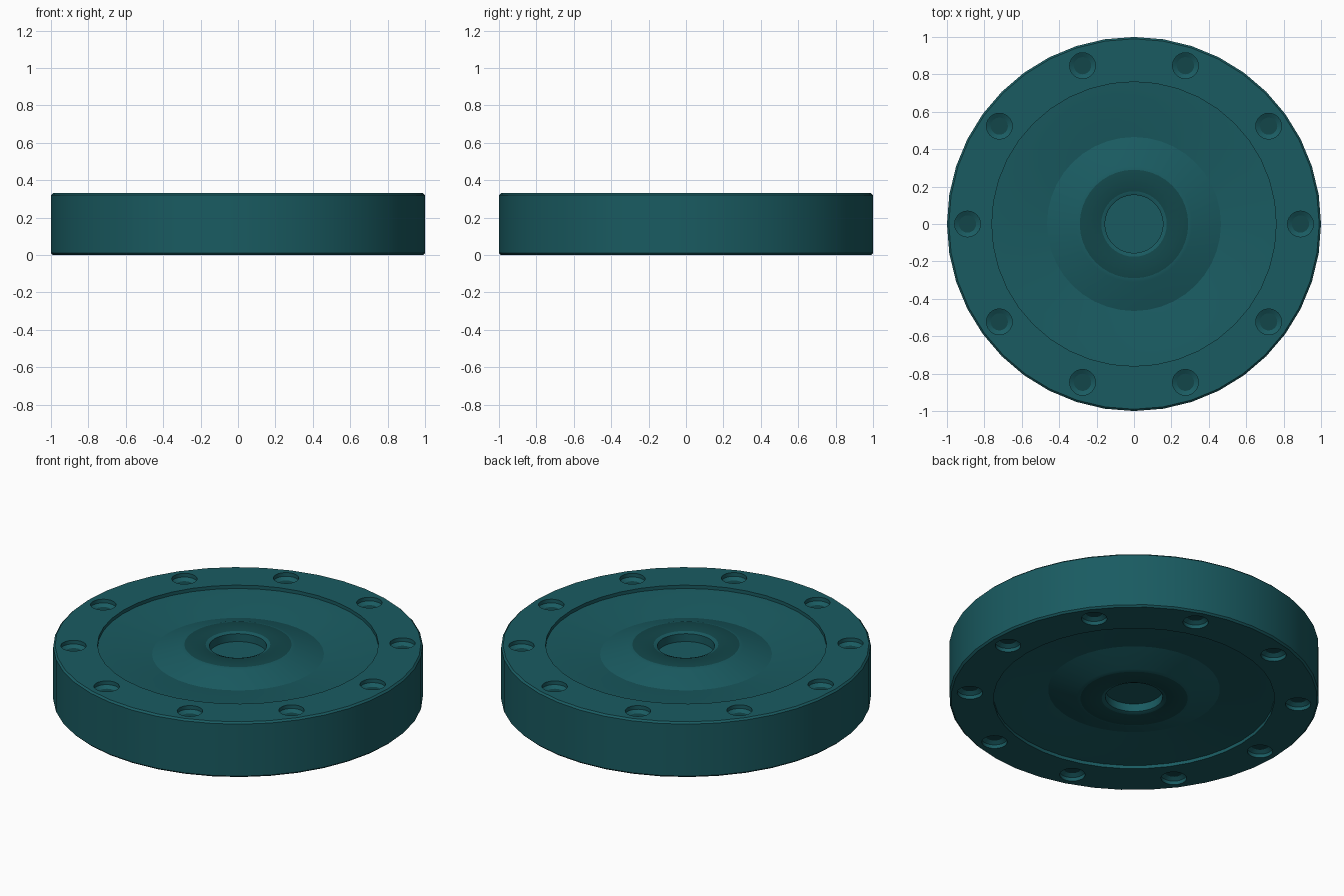
import bpy, bmesh, math

if "Cube" in bpy.data.objects:
    bpy.data.objects.remove(bpy.data.objects["Cube"])


def material(name, color):
    m = bpy.data.materials.new(name)
    m.diffuse_color = color
    m.use_nodes = True
    m.node_tree.nodes["Principled BSDF"].inputs["Base Color"].default_value = m.diffuse_color
    return m


TEAL = material("teal", (0.010, 0.105, 0.120, 1))
DARK = material("dark_teal", (0.006, 0.062, 0.068, 1))
H = 0.33


def lathe(bm, profile, segs, cx=0, cy=0, dark=()):
    """Revolve (r, z) points from axis to axis; 'dark' lists bands using slot 1."""
    rings = []
    for r, z in profile:
        n = 1 if r == 0 else segs
        rings.append([bm.verts.new((cx + r * math.cos(2 * math.pi * i / segs),
                                    cy + r * math.sin(2 * math.pi * i / segs), z))
                      for i in range(n)])
    for k, (a, b) in enumerate(zip(rings, rings[1:])):
        for i in range(segs):
            j = (i + 1) % segs
            vs = [a[i % len(a)], b[i % len(b)], b[j % len(b)], a[j % len(a)]]
            f = bm.faces.new(list(dict.fromkeys(vs)))
            f.material_index = 1 if k in dark else 0


def make(name, bm):
    bmesh.ops.recalc_face_normals(bm, faces=bm.faces)
    me = bpy.data.meshes.new(name)
    bm.to_mesh(me)
    bm.free()
    ob = bpy.data.objects.new(name, me)
    me.materials.append(TEAL)
    me.materials.append(DARK)
    bpy.context.collection.objects.link(ob)
    return ob


# Wheel body: blind hub bore, raised hub, dished web, thick rim; mirrored below
half = [(0, 0.275), (0.155, 0.275), (0.155, 0.322), (0.175, 0.332), (0.29, 0.332),
        (0.31, 0.325), (0.465, 0.272), (0.67, 0.302), (0.76, 0.31),
        (0.76, H), (0.99, H), (1.0, H - 0.01)]
top = [(r, min(z, H)) for r, z in half]
full = top + [(r, H - z) for r, z in reversed(top)]
bm = bmesh.new()
hub_face = 3
lathe(bm, full, 40, dark=(hub_face, len(full) - 2 - hub_face))
body = make("wheel_disc", bm)

# Ten stepped bolt recesses on both faces
bm = bmesh.new()
recess = [(0, H + 0.05), (0.069, H + 0.05), (0.069, H - 0.022),
          (0.046, H - 0.036), (0, H - 0.036)]
for i in range(10):
    a = 2 * math.pi * i / 10
    cx, cy = 0.89 * math.cos(a), 0.89 * math.sin(a)
    lathe(bm, recess, 24, cx, cy, dark=(3,))
    lathe(bm, [(r, H - z) for r, z in recess], 24, cx, cy, dark=(3,))
cutter = make("recess_cutter", bm)
cutter.hide_render = True

bpy.context.view_layer.objects.active = body
body.select_set(True)
mod = body.modifiers.new("recesses", 'BOOLEAN')
mod.operation = 'DIFFERENCE'
mod.solver = 'EXACT'
mod.object = cutter
bpy.ops.object.modifier_apply(modifier=mod.name)
bpy.data.objects.remove(cutter, do_unlink=True)

# Smooth shading with crisp edges
bpy.ops.object.shade_smooth_by_angle(angle=math.radians(22))
